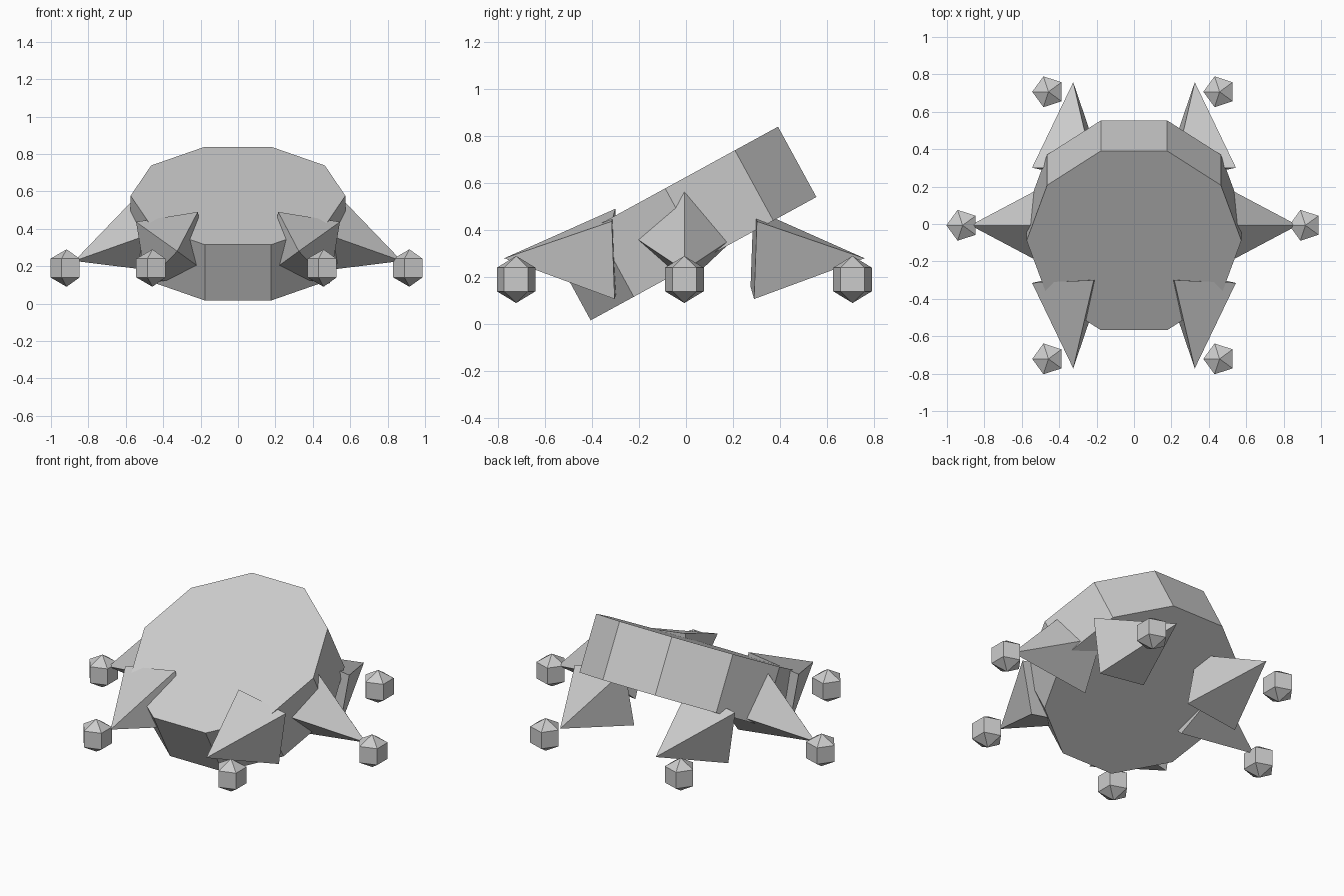
import bpy, bmesh, math
from mathutils import Matrix, Vector

if "Cube" in bpy.data.objects:
    bpy.data.objects.remove(bpy.data.objects["Cube"])

MID_Y = -0.007          # fore-aft symmetry line of the parts

grey = bpy.data.materials.new("light grey")
grey.diffuse_color = (0.6, 0.6, 0.6, 1)
grey.use_nodes = True
grey.node_tree.nodes["Principled BSDF"].inputs["Base Color"].default_value = grey.diffuse_color


def finish(name, bm):
    bmesh.ops.recalc_face_normals(bm, faces=bm.faces)
    mesh = bpy.data.meshes.new(name)
    bm.to_mesh(mesh)
    bm.free()
    mesh.materials.append(grey)
    obj = bpy.data.objects.new(name, mesh)
    bpy.context.collection.objects.link(obj)
    return obj


def pyramid(name, base, apex):
    bm = bmesh.new()
    ring = [bm.verts.new(p) for p in base]
    tip = bm.verts.new(apex)
    bm.faces.new(ring)
    for i in range(len(ring)):
        bm.faces.new((ring[i], ring[(i + 1) % len(ring)], tip))
    return finish(name, bm)


# Body: thick ten-sided disc, tilted up at the back
bm = bmesh.new()
place = (Matrix.Translation((0, -0.007, 0.4275)) @ Matrix.Rotation(0.5, 4, 'X')
         @ Matrix.Rotation(math.pi / 2, 4, 'Z'))
bmesh.ops.create_cone(bm, cap_ends=True, segments=10, radius1=0.574,
                      radius2=0.574, depth=0.34, matrix=place)
finish("body", bm)

# Corner legs: square pyramids mirrored left-right and front-back
corner = [Vector(p) for p in ((0.215, -0.293, 0.49), (0.545, -0.308, 0.437),
                              (0.49, -0.296, 0.107), (0.16, -0.281, 0.16))]
tip = Vector((0.325, -0.765, 0.28))
for sx, side in ((1, "right"), (-1, "left")):
    for sy, end in ((1, "front"), (-1, "back")):
        def flip(p):
            return Vector((p.x * sx, p.y * sy + MID_Y, p.z))
        pyramid(f"{end}_{side}_leg", [flip(p) for p in corner], flip(tip))

    # Side leg: square pyramid set on edge, sloping outwards and down
    slope = math.radians(19.5)
    out = Vector((sx * math.cos(slope), 0, -math.sin(slope)))
    up = Vector((sx * math.sin(slope), 0, math.cos(slope)))
    apex = Vector((sx * 0.875, MID_Y, 0.228))
    centre = apex - out * 0.474
    across = Vector((0, 1, 0))
    pyramid(f"middle_{side}_leg",
            [centre + d * 0.237 for d in (up, across, -up, -across)], apex)

    # Feet: coarse five-sided balls
    for x, y, end in ((0.4575, -0.714, "front"), (0.9165, 0, "middle"),
                      (0.4575, 0.714, "back")):
        bm = bmesh.new()
        spot = (Matrix.Translation((sx * x, y + MID_Y, 0.19))
                @ Matrix.Rotation(math.pi / 2, 4, 'Z'))
        bmesh.ops.create_uvsphere(bm, u_segments=5, v_segments=3, radius=0.1,
                                  matrix=spot)
        finish(f"{end}_{side}_foot", bm)
